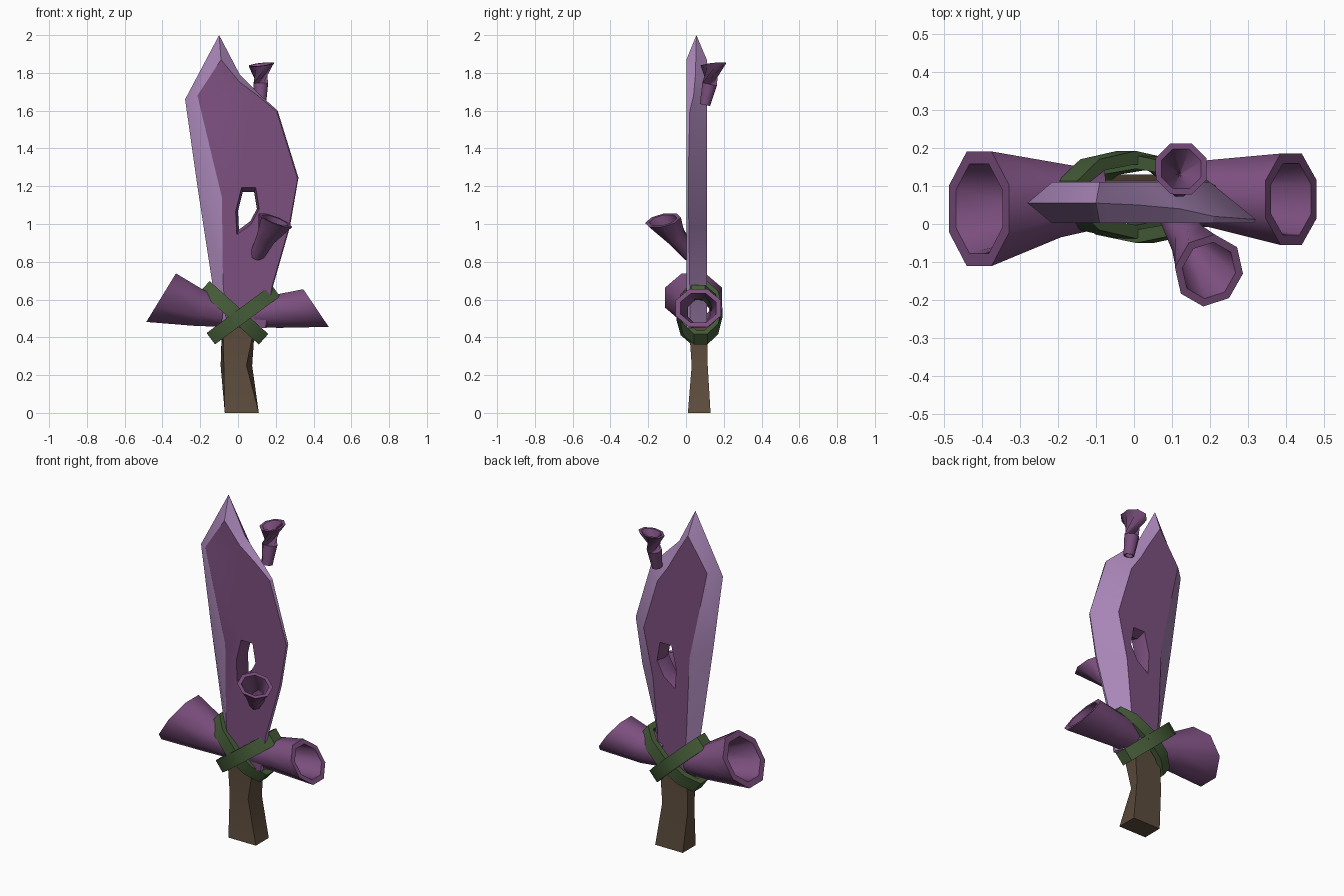
import bpy, bmesh, math
from mathutils import Vector

cube = bpy.data.objects.get("Cube")
if cube:
    bpy.data.objects.remove(cube, do_unlink=True)


def material(name, r, g, b):
    mat = bpy.data.materials.new(name)
    mat.use_nodes = True
    mat.diffuse_color = (r, g, b, 1)
    mat.node_tree.nodes["Principled BSDF"].inputs["Base Color"].default_value = (r, g, b, 1)
    return mat


purple = material("purple wood", .2, .078, .21)
lilac = material("lilac edge", .4, .24, .48)
green = material("green wrap", .06, .108, .04)
brown = material("brown grip", .11, .073, .046)


def add_loop(bm, points):
    return [bm.verts.new(p) for p in points]


def skin(bm, loops, slot=0, closed=False):
    """Join neighbouring loops of equal length with quads."""
    pairs = list(zip(loops, loops[1:]))
    if closed:
        pairs.append((loops[-1], loops[0]))
    for low, high in pairs:
        count = len(low)
        for i in range(count):
            j = (i + 1) % count
            face = bm.faces.new((low[i], low[j], high[j], high[i]))
            face.material_index = slot


def finish(bm, name, mats, angle):
    bmesh.ops.recalc_face_normals(bm, faces=bm.faces[:])
    mesh = bpy.data.meshes.new(name)
    bm.to_mesh(mesh)
    bm.free()
    for mat in mats:
        mesh.materials.append(mat)
    mesh.shade_smooth()
    mesh.set_sharp_from_angle(angle=math.radians(angle))
    obj = bpy.data.objects.new(name, mesh)
    bpy.context.collection.objects.link(obj)
    return obj


def loop_edges(bm, loop):
    return [bm.edges.get((v, loop[i - 1])) for i, v in enumerate(loop)]


def blade():
    # Cutting edge, front flat and back flat, clockwise from the tip
    edge = [(-.1, .055, 2), (.01, .05, 1.79), (.12, .04, 1.68), (.21, .02, 1.6),
            (.32, .012, 1.245), (.275, .015, .985), (.185, .02, .67), (.15, .02, .45),
            (-.1, .055, .45), (-.135, .055, .68), (-.215, .055, 1.2), (-.28, .055, 1.66)]
    front = [(-.09, 1.87), (.01, 1.75), (.11, 1.675), (.205, 1.595), (.315, 1.24),
             (.27, .985), (.18, .67), (.145, .45), (-.06, .45), (-.08, .7),
             (-.085, 1.14), (-.215, 1.68)]
    back = [(-.09, 1.87), (-.01, 1.74), (.04, 1.65), (.11, 1.55), (.2, 1.25),
            (.14, .98), (.11, .67), (.1, .45), (-.06, .45), (-.08, .7),
            (-.1, 1.15), (-.215, 1.68)]
    hole = [(.025, 1.17), (.085, 1.17), (.1, 1.08), (.065, 1.015), (.005, .97), (0, 1.07)]
    bm = bmesh.new()
    rim = add_loop(bm, edge)
    caps = [add_loop(bm, [(x, y, z) for x, z in pts]) for pts, y in ((front, .002), (back, .11))]
    skin(bm, [caps[0], rim, caps[1]], slot=1)

    # Knot hole, narrowest in the middle of the blade
    rings = []
    for y, grow in ((.002, 1.25), (.055, 1), (.11, 1.25)):
        rings.append(add_loop(bm, [(.05 + (x - .05) * grow, y, 1.08 + (z - 1.08) * grow)
                                   for x, z in hole]))
    skin(bm, rings)

    # Flat sides around the hole
    for cap, ring, side in ((caps[0], rings[0], -1), (caps[1], rings[-1], 1)):
        bmesh.ops.triangle_fill(bm, use_beauty=True, normal=(0, side, 0),
                                edges=loop_edges(bm, cap) + loop_edges(bm, ring))
    finish(bm, "blade", (purple, lilac), 30)


def horn(name, rings, inner=.78, sides=8):
    """Hollow flared branch; each ring is centre, radius, facing direction."""
    bm = bmesh.new()

    def ring(centre, radius, facing):
        turn = Vector(facing).to_track_quat('Z', 'Y')
        points = []
        for i in range(sides):
            a = math.tau * (i + .5) / sides
            points.append(Vector(centre) + turn @ Vector((math.cos(a), math.sin(a), 0)) * radius)
        return add_loop(bm, points)

    outside = [ring(*r) for r in rings]
    inside = [ring(c, r * inner, f) for c, r, f in reversed(rings)]
    skin(bm, outside + inside, closed=True)
    finish(bm, name, (purple,), 50)


def strap(name, centre, tilt, length, depth, width=.075, thick=.035, sides=10):
    """Flat band looped around the guard."""
    bm = bmesh.new()
    along = Vector((math.cos(tilt), 0, math.sin(tilt)))
    across = Vector((-math.sin(tilt), 0, math.cos(tilt)))
    loops = []
    for inset, shift in ((0, -1), (0, 1), (thick, 1), (thick, -1)):
        points = []
        for i in range(sides):
            a = math.tau * (i + .5) / sides
            points.append(Vector(centre) + along * math.cos(a) * (length - inset)
                          + Vector((0, math.sin(a) * (depth - inset), 0))
                          + across * shift * width / 2)
        loops.append(add_loop(bm, points))
    skin(bm, loops, closed=True)
    finish(bm, name, (green,), 30)


def handle():
    # Height, front and back depth, then the x range of the front and of the back
    sections = [(0, .01, .13, (-.07, .11), (-.07, .11)),
                (.25, .03, .115, (-.075, .045), (-.092, .075)),
                (.47, .015, .115, (-.08, .09), (-.085, .09))]
    bm = bmesh.new()
    loops = []
    for z, near, far, fx, bx in sections:
        loops.append(add_loop(bm, [(fx[0], near, z), (fx[1], near, z),
                                   (bx[1], far, z), (bx[0], far, z)]))
    skin(bm, loops)
    bm.faces.new(loops[0])
    bm.faces.new(loops[-1])
    finish(bm, "handle", (brown,), 20)


blade()
handle()

# Guard branches
horn("guard_branch_right", [((-.08, .065, .53), .08, (-1, 0, .1)),
                            ((-.2, .062, .555), .105, (-1, 0, .2)),
                            ((-.407, .04, .61), .163, (-.85, 0, .52))])
horn("guard_branch_left", [((.08, .07, .53), .08, (1, 0, .1)),
                           ((.2, .08, .537), .095, (1, 0, .15)),
                           ((.413, .065, .555), .13, (.83, 0, .56))])

# Small branches growing from the blade
horn("front_branch", [((.1, .03, .83), .04, (.3, -.5, .8)),
                      ((.15, -.05, .93), .055, (.4, -.5, .8)),
                      ((.197, -.122, 1.02), .097, (.35, -.2, .9))])
horn("top_branch", [((.12, .1, 1.63), .03, (0, .2, 1)),
                    ((.12, .125, 1.74), .042, (0, .2, 1)),
                    ((.124, .145, 1.845), .073, (-.12, -.12, 1))])

# Crossed wraps
strap("wrap_front", (.028, .065, .52), math.radians(36.5), .225, .115)
strap("wrap_back", (-.02, .077, .53), math.radians(-42), .22, .115)
